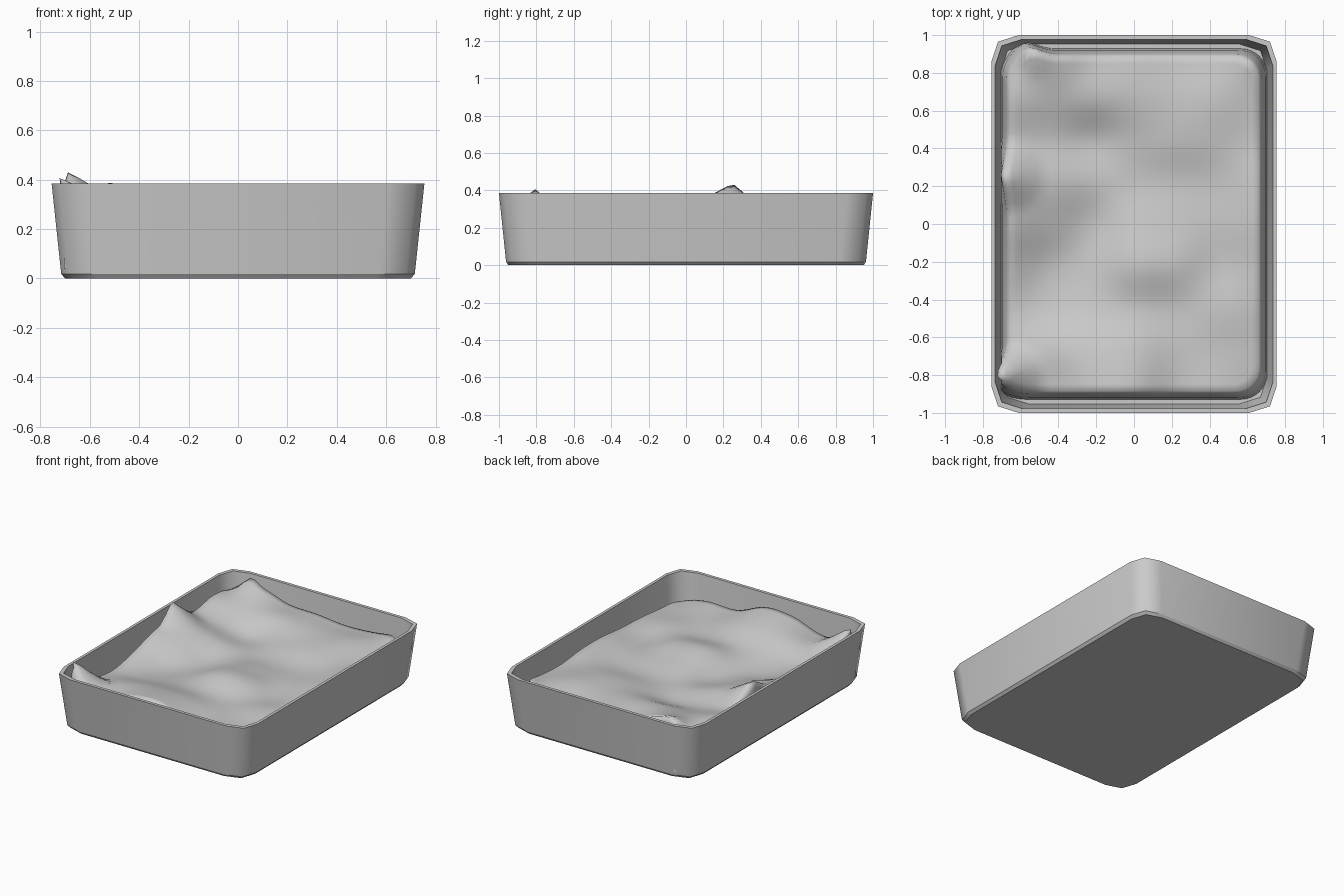
import bpy, bmesh
from math import hypot
from mathutils import Vector

cube = bpy.data.objects.get("Cube")
if cube:
    bpy.data.objects.remove(cube)

grey = bpy.data.materials.new("plain_grey")
grey.use_nodes = True
colour = (0.6, 0.6, 0.6, 1)
grey.diffuse_color = colour
grey.node_tree.nodes["Principled BSDF"].inputs["Base Color"].default_value = colour


def make_object(name, bm):
    bmesh.ops.recalc_face_normals(bm, faces=bm.faces)
    mesh = bpy.data.meshes.new(name)
    bm.to_mesh(mesh)
    bm.free()
    mesh.materials.append(grey)
    obj = bpy.data.objects.new(name, mesh)
    bpy.context.collection.objects.link(obj)
    return obj


# Tray: one outline with three-point corners, stacked from floor to rim and back inside
def outline(half_x, half_y):
    corner = [(half_x, half_y - 0.14), (half_x - 0.035, half_y - 0.035), (half_x - 0.145, half_y)]
    points = []
    for sx, sy in ((1, 1), (-1, 1), (-1, -1), (1, -1)):
        part = [(sx * x, sy * y) for x, y in corner]
        points += part if sx * sy > 0 else part[::-1]
    return points


def build_tray():
    bm = bmesh.new()
    profile = [(0.70, 0.95, 0), (0.716, 0.962, 0.018), (0.755, 1.0, 0.385),
               (0.735, 0.978, 0.385), (0.705, 0.952, 0.04)]
    rings = [[bm.verts.new((x, y, z)) for x, y in outline(hx, hy)] for hx, hy, z in profile]
    for low, high in zip(rings, rings[1:]):
        for i in range(len(low)):
            j = (i + 1) % len(low)
            bm.faces.new((low[i], low[j], high[j], high[i])).smooth = True
    bm.faces.new(rings[0])
    bm.faces.new(rings[-1])
    # Keep every horizontal ring crisp, corners stay soft
    for edge in bm.edges:
        a, b = edge.verts
        if abs(a.co.z - b.co.z) < 0.001:
            edge.smooth = False
    return make_object("tray", bm)


# Filling: coarse heights in hundredths, rows from back to front, columns from -x to +x
HEIGHTS = [
    [31, 36, 30, 29, 27, 28, 31],
    [33, 31, 31, 30, 29, 30, 28],
    [30, 26, 23, 26, 28, 28, 27],
    [35, 30, 25, 24, 24, 25, 29],
    [33, 27, 22, 27, 26, 25, 29],
    [27, 22, 23, 30, 29, 24, 27],
    [23, 23, 25, 26, 25, 26, 26],
    [25, 28, 31, 31, 26, 25, 24],
    [27, 26, 33, 34, 26, 26, 23],
]
# Pointed folds: x, y, extra height, radius, outward lean
FOLDS = [(-0.66, 0.25, 0.09, 0.19, (-0.03, 0)),
         (-0.64, -0.80, 0.155, 0.17, (-0.08, 0)),
         (-0.54, 0.88, 0.05, 0.13, (0, 0.04))]
HALF_X, HALF_Y, ROUND = 0.66, 0.885, 0.13


def spline(values, t):
    """Smooth curve through evenly spaced values, t from 0 to 1."""
    last = len(values) - 1
    i = min(int(t * last), last - 1)
    f = t * last - i
    a, b, c, d = (values[max(0, min(last, i + k))] for k in (-1, 0, 1, 2))
    return b + 0.5 * f * (c - a + f * (2 * a - 5 * b + 4 * c - d + f * (3 * (b - c) + d - a)))


def filling_point(u, v):
    z = spline([spline(row, u) for row in HEIGHTS], 1 - v) / 100
    x, y = (2 * u - 1) * HALF_X, (2 * v - 1) * HALF_Y
    # Round the four corners
    dx, dy = abs(x) - HALF_X + ROUND, abs(y) - HALF_Y + ROUND
    if dx > 0 and dy > 0:
        pull = 1 - max(dx, dy) / hypot(dx, dy)
        x -= dx * pull * (1 if x > 0 else -1)
        y -= dy * pull * (1 if y > 0 else -1)
    point = Vector((x, y, z))
    for fx, fy, rise, radius, lean in FOLDS:
        k = max(0, 1 - hypot(x - fx, y - fy) / radius) ** 1.3
        point += Vector((lean[0] * k, lean[1] * k, rise * k))
    return point


def build_filling():
    bm = bmesh.new()
    nx, ny = 36, 48
    grid = [[bm.verts.new(filling_point(i / nx, j / ny)) for i in range(nx + 1)]
            for j in range(ny + 1)]
    for j in range(ny):
        for i in range(nx):
            bm.faces.new((grid[j][i], grid[j][i + 1], grid[j + 1][i + 1], grid[j + 1][i]))
    # Drop the border to the tray floor in soft steps
    for spread, drop in ((0.015, 0.12), (0.02, 0.5), (0.008, 1.0)):
        border = [e for e in bm.edges if e.is_boundary]
        new = bmesh.ops.extrude_edge_only(bm, edges=border)["geom"]
        for vert in (g for g in new if isinstance(g, bmesh.types.BMVert)):
            co = vert.co
            co.x = max(-0.705, min(0.705, co.x * (1 + spread / HALF_X)))
            co.y *= 1 + spread / HALF_Y
            co.z += (0.04 - co.z) * drop
    for face in bm.faces:
        face.smooth = True
    return make_object("rumpled_filling", bm)


build_tray()
build_filling()
